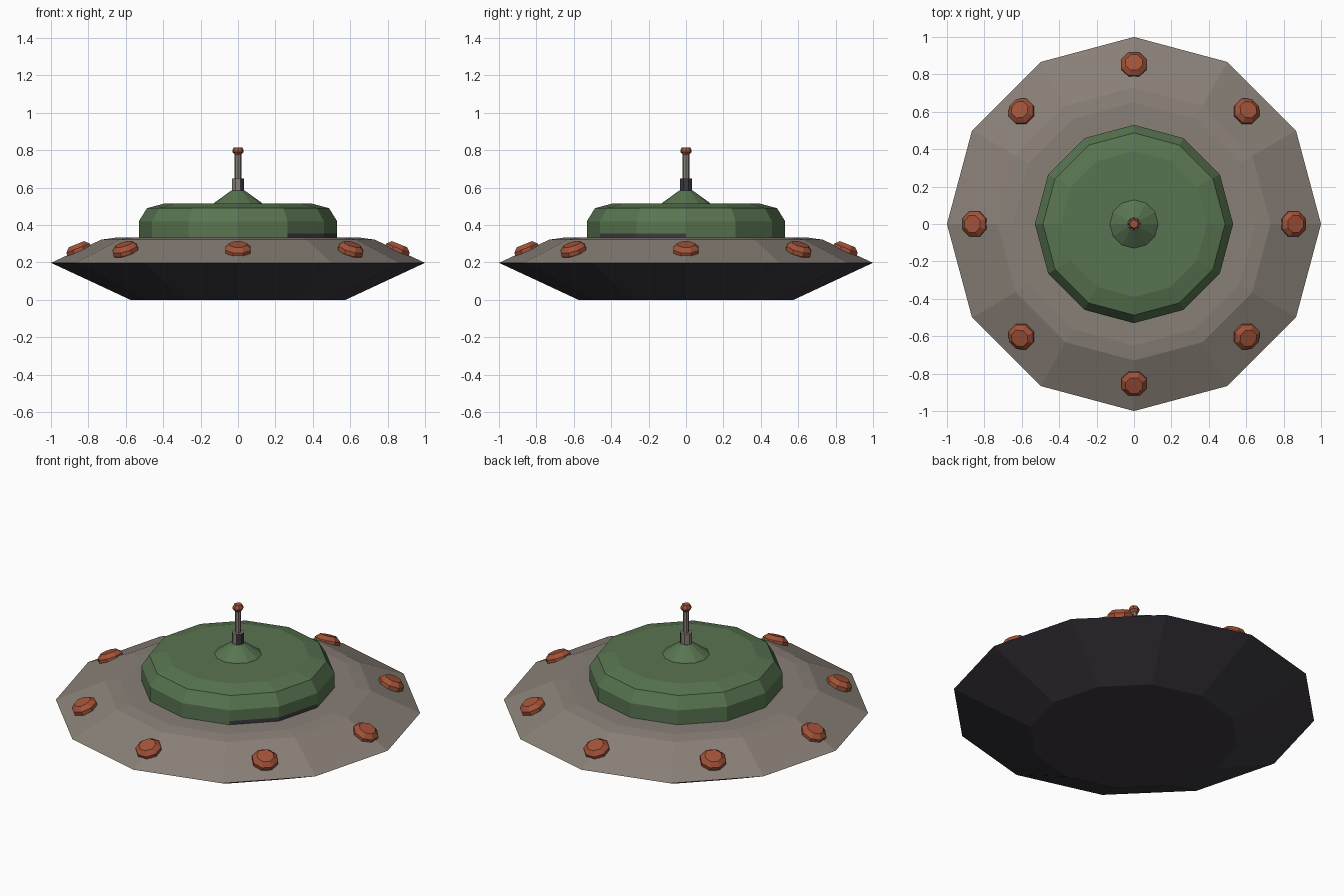
import bpy, math
from mathutils import Vector, Matrix

if "Cube" in bpy.data.objects:
    bpy.data.objects.remove(bpy.data.objects["Cube"])


def material(name, r, g, b):
    m = bpy.data.materials.new(name)
    m.diffuse_color = (r, g, b, 1)
    m.use_nodes = True
    m.node_tree.nodes["Principled BSDF"].inputs["Base Color"].default_value = m.diffuse_color
    return m


HULL = material("warm grey", 0.25, 0.215, 0.185)
GREEN = material("dome green", 0.098, 0.175, 0.082)
RED = material("rust red", 0.36, 0.085, 0.04)
DARK = material("dark slate", 0.046, 0.041, 0.051)


def lathe(name, profile, sides, mats, rule=None, turn=0.0, place=None):
    """Spin a bottom-to-top (radius, z) profile into a closed flat-shaded solid."""
    verts, faces = [], []
    for r, z in profile:
        for i in range(sides):
            a = 2 * math.pi * i / sides + turn
            verts.append((r * math.cos(a), r * math.sin(a), z))
    for k in range(len(profile) - 1):
        for i in range(sides):
            j = (i + 1) % sides
            faces.append((k * sides + i, k * sides + j,
                          (k + 1) * sides + j, (k + 1) * sides + i))
    faces.append(tuple(reversed(range(sides))))
    faces.append(tuple(range((len(profile) - 1) * sides, len(profile) * sides)))
    mesh = bpy.data.meshes.new(name)
    mesh.from_pydata(verts, [], faces)
    for m in mats:
        mesh.materials.append(m)
    if rule:
        for p in mesh.polygons:
            p.material_index = rule(p.center, p.normal)
    ob = bpy.data.objects.new(name, mesh)
    if place:
        ob.matrix_world = place
    bpy.context.collection.objects.link(ob)
    return ob


# Saucer hull: dark underside below the rim, grey deck above it
lathe("saucer_hull", [(0.575, 0), (1.0, 0.198), (0.73, 0.322), (0.65, 0.333), (0.45, 0.333)],
      12, [HULL, DARK], lambda c, n: 1 if n.z < 0 else 0)


# Dome with a dark strip along the foot of its front right side
def dome_rule(c, n):
    az = math.degrees(math.atan2(c.y, c.x))
    return 1 if c.z < 0.355 and abs(n.z) < 0.5 and -60 < az < 0 else 0


lathe("dome", [(0.53, 0.325), (0.53, 0.355), (0.53, 0.42), (0.487, 0.49), (0.39, 0.516), (0.1, 0.516)],
      12, [GREEN, DARK], dome_rule)

# Antenna: cone foot, collar, rod and tip
lathe("antenna_foot", [(0.132, 0.512), (0.128, 0.518), (0.035, 0.585)], 12, [GREEN])
lathe("antenna_collar", [(0.034, 0.575), (0.034, 0.648)], 8, [HULL, DARK],
      lambda c, n: 1 if n.x > 0.5 else 0, math.pi / 8)
lathe("antenna_rod", [(0.018, 0.64), (0.018, 0.785)], 8, [HULL])
lathe("antenna_tip", [(0.017, 0.775), (0.03, 0.79), (0.03, 0.8), (0.022, 0.815)], 8, [RED])

# Eight rim lamps, tilted to sit on the sloping deck
for i in range(8):
    a = i * math.pi / 4
    place = (Matrix.Rotation(a, 4, 'Z') @ Matrix.Translation(Vector((0.85, 0, 0.262)))
             @ Matrix.Rotation(math.radians(22), 4, 'Y'))
    lathe(f"rim_lamp_{i + 1}", [(0.055, -0.025), (0.073, -0.008), (0.073, 0.015), (0.048, 0.038)],
          8, [RED], None, math.pi / 8, place)
